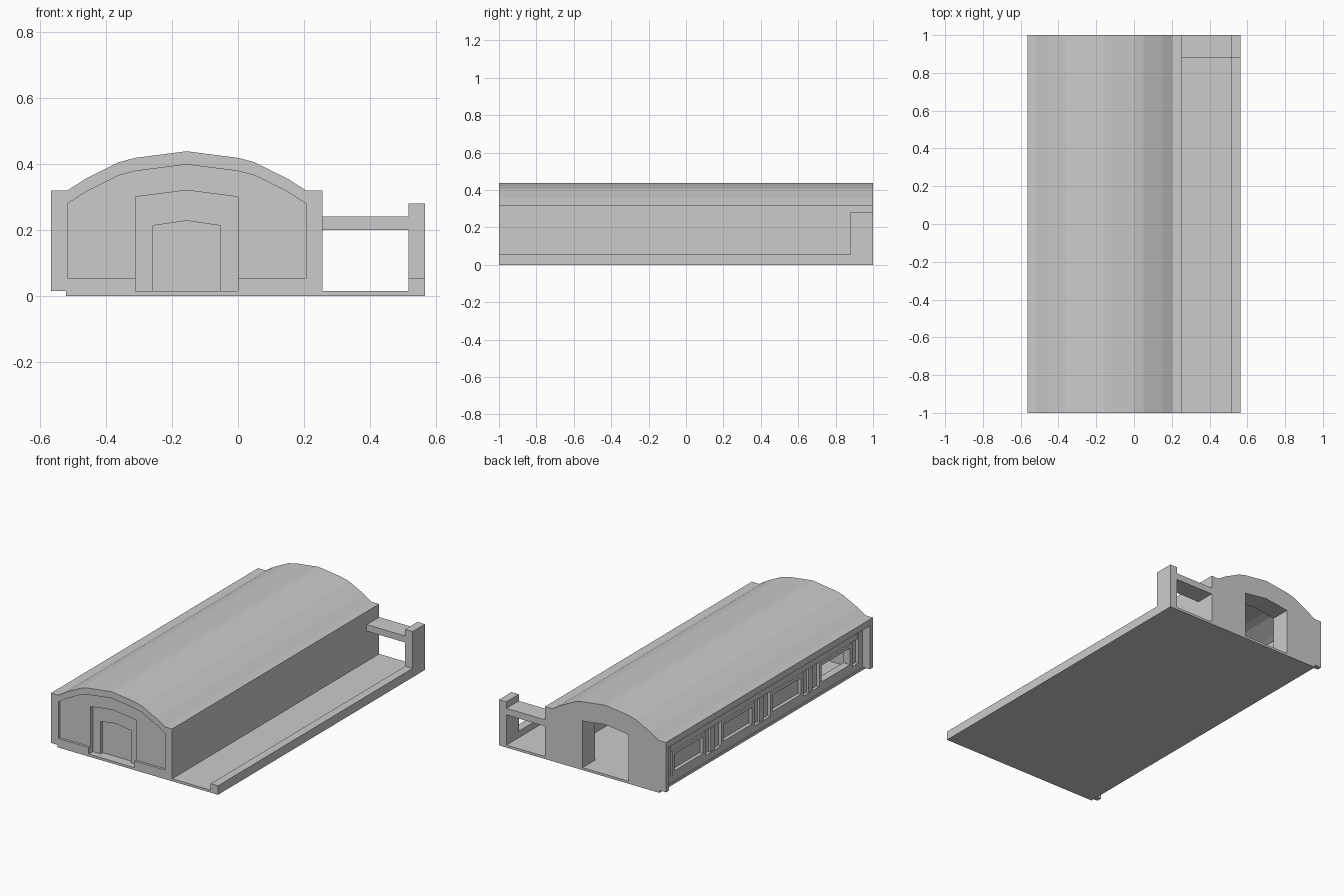
import bpy, bmesh

if "Cube" in bpy.data.objects:
    bpy.data.objects.remove(bpy.data.objects["Cube"])

CX = -0.155  # centre line of the hall


def prism(name, pts, y0, y1):
    """Extrude an x-z outline from y0 to y1."""
    bm = bmesh.new()
    face = bm.faces.new([bm.verts.new((x, y0, z)) for x, z in pts])
    out = bmesh.ops.extrude_face_region(bm, geom=[face])
    moved = [v for v in out["geom"] if isinstance(v, bmesh.types.BMVert)]
    bmesh.ops.translate(bm, verts=moved, vec=(0, y1 - y0, 0))
    bmesh.ops.recalc_face_normals(bm, faces=bm.faces[:])
    me = bpy.data.meshes.new(name)
    bm.to_mesh(me)
    bm.free()
    ob = bpy.data.objects.new(name, me)
    bpy.context.collection.objects.link(ob)
    return ob


def box(name, x0, x1, y0, y1, z0, z1):
    return prism(name, [(x0, z0), (x1, z0), (x1, z1), (x0, z1)], y0, y1)


def mirrored(half):
    """Half outline (offset, z) ending on the centre line -> full outline, left to right."""
    return ([(CX - o, z) for o, z in half]
            + [(CX + o, z) for o, z in reversed(half) if o > 0])


roof_half = [(0.36, 0.32), (0.305, 0.355), (0.205, 0.405), (0.155, 0.418), (0, 0.438)]
eave = [(0.41, 0.32)]
outer = mirrored(eave + roof_half)
inner = mirrored([(o, z - 0.04) for o, z in roof_half])
door = mirrored([(0.155, 0.015), (0.155, 0.30), (0, 0.32)])
small_door = mirrored([(0.1025, 0.015), (0.1025, 0.213), (0, 0.228)])
L, R = CX - 0.41, CX + 0.41    # outer faces of the hall
IL, IR = CX - 0.36, CX + 0.36  # inner faces
B = 0.015                      # floor level

# base slab, platform curb
box("floor_slab", -0.52, 0.565, -1, 1, 0, B)
box("platform_curb", 0.515, 0.565, -1, 1, B, 0.055)

# end gate at the back of the platform
box("gate_post", 0.515, 0.565, 0.88, 1, 0.055, 0.28)
box("gate_beam", R, 0.515, 0.88, 1, 0.20, 0.24)

# barrel roof shell with flat eaves, and closed right wall
prism("roof_shell", outer + [(R, 0.28)] + inner[::-1] + [(L, 0.28)], -0.985, 0.97)
box("right_wall", IR, R, -0.985, 0.97, B, 0.28)

# front facade, stepping back in layers
prism("front_rim", [(L, B)] + outer + [(R, B), (0, B), (0, 0.055), (IR, 0.055)]
      + inner[::-1] + [(IL, 0.055), (-0.31, 0.055), (-0.31, B)], -1, -0.985)
prism("front_wall", [(IL, B)] + inner + [(IR, B)] + door[::-1], -0.985, -0.96)
prism("front_door_surround", door[:] + small_door[::-1], -0.96, -0.94)
prism("front_wall_core", [(IL, B)] + inner + [(IR, B)] + door[::-1], -0.96, -0.93)
prism("front_door", door, -0.94, -0.93)

# back wall with open doorway
prism("back_wall", [(IL, B)] + inner + [(IR, B)] + door[::-1], 0.88, 0.97)
prism("back_facade", [(L, B)] + outer + [(R, B)] + door[::-1], 0.97, 1)

# left pier behind the front rim
box("front_left_pier", L, IL, -0.985, -0.97, B, 0.28)

# left side wall: plinth, upper band, lintel and the strips between the windows
box("left_plinth", IL, -0.465, -0.97, 0.97, B, 0.055)
box("left_upper_wall", -0.50, -0.465, -0.97, 0.97, 0.20, 0.29)
box("left_lintel", -0.508, -0.50, -0.97, 0.97, 0.20, 0.24)
centres = [-0.71, -0.237, 0.237, 0.71]
W = 0.16
edges = [-0.97] + [e for c in centres for e in (c - W, c + W)] + [0.97]
for a, b in zip(edges[::2], edges[1::2]):
    box("left_wall_strip", -0.497, -0.465, a, b, 0.055, 0.20)

# window frames and panes (the one nearest the front is open)
F = 0.022
for c in centres:
    a, b = c - W, c + W
    box("window_sill", -0.517, -0.47, a, b, 0.055, 0.055 + F)
    box("window_head", -0.517, -0.47, a, b, 0.20 - F, 0.20)
    box("window_jamb", -0.517, -0.47, a, a + F, 0.055 + F, 0.20 - F)
    box("window_jamb", -0.517, -0.47, b - F, b, 0.055 + F, 0.20 - F)
    if c != centres[0]:
        box("window_pane", -0.495, -0.485, a + F, b - F, 0.055 + F, 0.20 - F)

# posts between the windows
for y in (-0.4735, 0, 0.4735):
    box("left_post", -0.512, -0.497, y - 0.02, y + 0.02, 0.055, 0.20)
